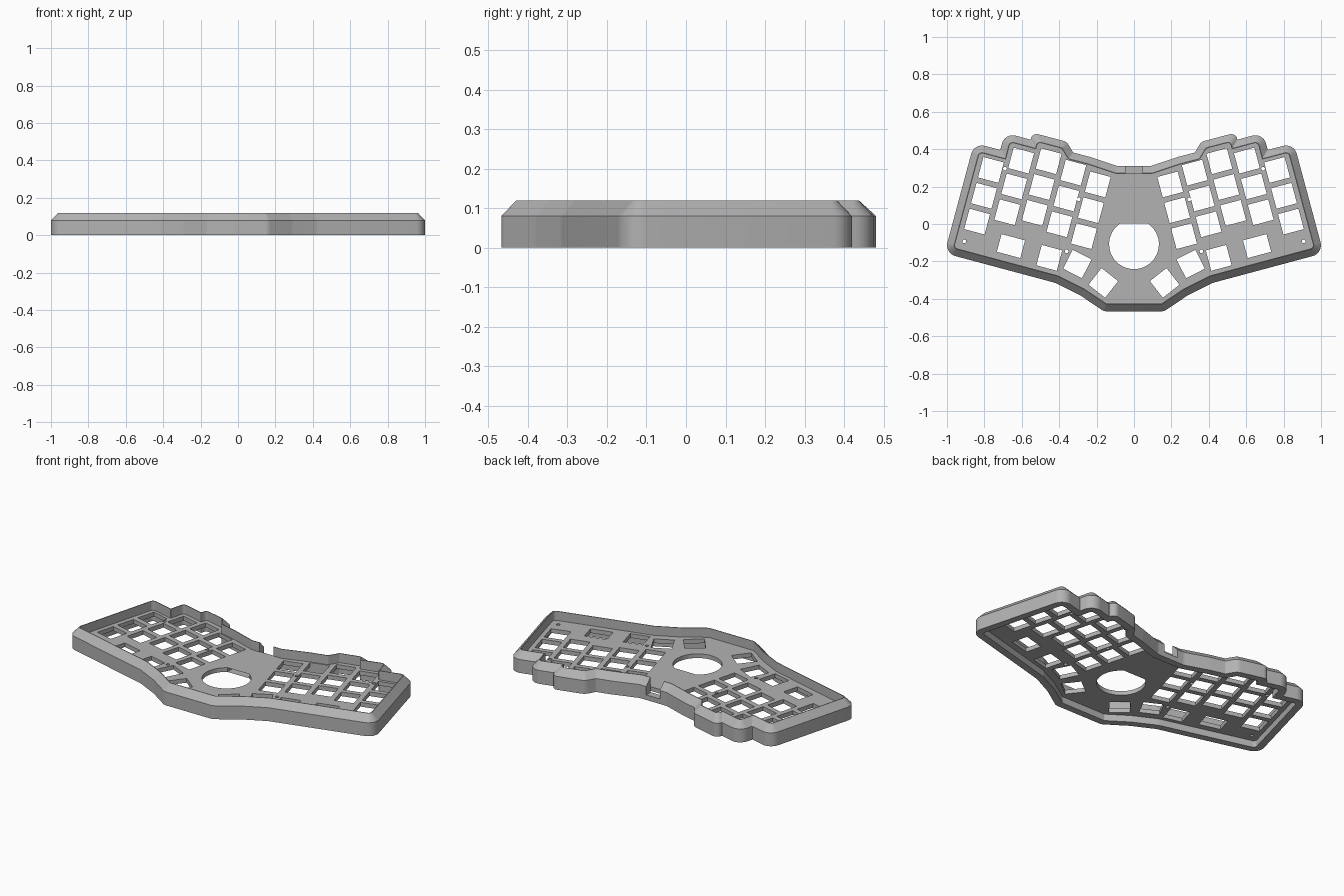
import bpy, bmesh
from math import sin, cos, tan, pi, radians
from mathutils import Vector, Matrix

cube = bpy.data.objects.get("Cube")
if cube:
    bpy.data.objects.remove(cube, do_unlink=True)

grey = bpy.data.materials.new("plain grey")
grey.use_nodes = True
colour = (0.45, 0.45, 0.45, 1)
grey.diffuse_color = colour
grey.node_tree.nodes["Principled BSDF"].inputs["Base Color"].default_value = colour

WALL, CHAMFER = 0.042, 0.038
TOP, SHOULDER = 0.12, 0.08
PLATE_LOW, PLATE_HIGH = 0.04, 0.065
TILT = radians(15)
KEY, PITCH = 0.113, 0.143

# Right half of the case outline: x, y, corner radius
half = [(0.16, -0.467, 0.05), (0.29, -0.38, 0.1), (0.42, -0.315, 0.1),
        (1.013, -0.156, 0.06), (0.855, 0.433, 0.06), (0.715, 0.396, 0.004),
        (0.691, 0.488, 0.06), (0.553, 0.451, 0.004), (0.543, 0.488, 0.06),
        (0.36, 0.44, 0.05), (0.325, 0.382, 0.01), (0.24, 0.36, 0.03),
        (0.09, 0.31, 0.05)]
corners = half + [(-x, y, r) for x, y, r in reversed(half)]


def outline(inset, steps=8):
    """Outline moved inwards by inset, with every corner rounded."""
    n = len(corners)
    pts = [Vector(c[:2]) for c in corners]
    dirs = [(pts[(i + 1) % n] - pts[i]).normalized() for i in range(n)]
    moved, radii = [], []
    for i in range(n):
        a, b = dirs[i - 1], dirs[i]
        na, nb = Vector((-a.y, a.x)), Vector((-b.y, b.x))
        moved.append(pts[i] + (na + nb) * (inset / (1 + na.dot(nb))))
        r = corners[i][2]
        radii.append(max(r - inset, 0.008) if a.cross(b) > 0 else r)
    loop = []
    for i in range(n):
        a, b = dirs[i - 1], dirs[i]
        turn = a.angle_signed(b) * -1
        size = abs(turn)
        room = min((moved[i] - moved[i - 1]).length,
                   (moved[(i + 1) % n] - moved[i]).length)
        reach = min(radii[i] * tan(size / 2), room * 0.45 if radii[i] >= 0.1 else room * 0.85)
        r = reach / tan(size / 2)
        side = 1 if turn > 0 else -1
        start = moved[i] - a * reach
        centre = start + Vector((-a.y, a.x)) * r * side
        for k in range(steps + 1):
            loop.append(centre + Matrix.Rotation(turn * k / steps, 2) @ (start - centre))
    return loop


def finish(obj, name):
    obj.name = name
    obj.data.materials.clear()
    obj.data.materials.append(grey)
    bpy.ops.object.select_all(action="DESELECT")
    obj.select_set(True)
    bpy.context.view_layer.objects.active = obj
    bpy.ops.object.shade_smooth_by_angle(angle=radians(30))


# Case wall: stacked outlines bridged into a closed ring
bm = bmesh.new()
section = [(0, 0), (0, SHOULDER), (CHAMFER, TOP), (WALL, TOP), (WALL, 0)]
rings = [[bm.verts.new((p.x, p.y, z)) for p in outline(d)] for d, z in section]
for j, low in enumerate(rings):
    high = rings[(j + 1) % len(rings)]
    for i in range(len(low)):
        k = (i + 1) % len(low)
        bm.faces.new((low[i], low[k], high[k], high[i]))
bmesh.ops.remove_doubles(bm, verts=bm.verts, dist=1e-5)
bmesh.ops.recalc_face_normals(bm, faces=bm.faces)
mesh = bpy.data.meshes.new("case_wall")
bm.to_mesh(mesh)
bm.free()
wall = bpy.data.objects.new("case_wall", mesh)
bpy.context.collection.objects.link(wall)

# Cable notch in the back wall
bpy.ops.mesh.primitive_cube_add(size=1, location=(0, 0.3, 0.13))
cutter = bpy.context.object
cutter.scale = (0.09, 0.2, 0.2)
cutter.hide_render = True
notch = wall.modifiers.new("cable_notch", "BOOLEAN")
notch.operation, notch.object, notch.solver = "DIFFERENCE", cutter, "EXACT"
bpy.context.view_layer.objects.active = wall
bpy.ops.object.modifier_apply(modifier=notch.name)
bpy.data.objects.remove(cutter, do_unlink=True)
finish(wall, "case_wall")


# Switch plate: flat filled curve with openings, given thickness
def rectangle(x, y, angle, w=KEY, h=KEY):
    turn = Matrix.Rotation(angle, 2)
    return [Vector((x, y)) + turn @ Vector((sx * w / 2, sy * h / 2))
            for sx, sy in ((-1, -1), (1, -1), (1, 1), (-1, 1))]


def circle(x, y, r, steps=16):
    return [Vector((x + r * cos(2 * pi * k / steps), y + r * sin(2 * pi * k / steps)))
            for k in range(steps)]


holes = []
across = Vector((cos(TILT), sin(TILT)))
along = Vector((-sin(TILT), cos(TILT)))
# Finger columns, three keys each, staggered
key = Vector((0.765, 0.289))
for stagger in (0.09, 0.035, -0.025, -0.027, 0):
    for row in range(3):
        spot = key - along * PITCH * row
        holes.append(rectangle(spot.x, spot.y, TILT))
    key = key - across * PITCH + along * stagger
# Thumb keys
holes.append(rectangle(0.658, -0.118, TILT, 0.13, 0.098))
for x, y, degrees in ((0.453, -0.181, 15), (0.303, -0.214, 27), (0.164, -0.315, 38)):
    holes.append(rectangle(x, y, radians(degrees)))
# Screw holes
for x, y in ((0.69, 0.295), (0.295, 0.132), (0.36, -0.146), (0.907, -0.093)):
    holes.append(circle(x, y, 0.01))
holes += [[Vector((-p.x, p.y)) for p in reversed(h)] for h in holes]

# Keyhole-shaped centre opening
R, SLOT, CENTRE = 0.133, 0.072, -0.108
gap = Vector((0, 1)).angle(Vector((SLOT, (R * R - SLOT * SLOT) ** 0.5)))
keyhole = [Vector((-SLOT, 0.272)), Vector((SLOT, 0.272))]
for k in range(41):
    t = gap + (2 * pi - 2 * gap) * k / 40
    keyhole.append(Vector((R * sin(t), CENTRE + R * cos(t))))
holes.append(keyhole)

curve = bpy.data.curves.new("switch_plate", "CURVE")
curve.dimensions = "2D"
curve.fill_mode = "BOTH"
curve.extrude = (PLATE_HIGH - PLATE_LOW) / 2
for loop in [outline(WALL - 0.003)] + holes:
    spline = curve.splines.new("POLY")
    spline.points.add(len(loop) - 1)
    for point, p in zip(spline.points, loop):
        point.co = (p.x, p.y, 0, 1)
    spline.use_cyclic_u = True
plate = bpy.data.objects.new("switch_plate", curve)
plate.location.z = (PLATE_HIGH + PLATE_LOW) / 2
bpy.context.collection.objects.link(plate)
bpy.ops.object.select_all(action="DESELECT")
plate.select_set(True)
bpy.context.view_layer.objects.active = plate
bpy.ops.object.convert(target="MESH")
finish(bpy.context.object, "switch_plate")
